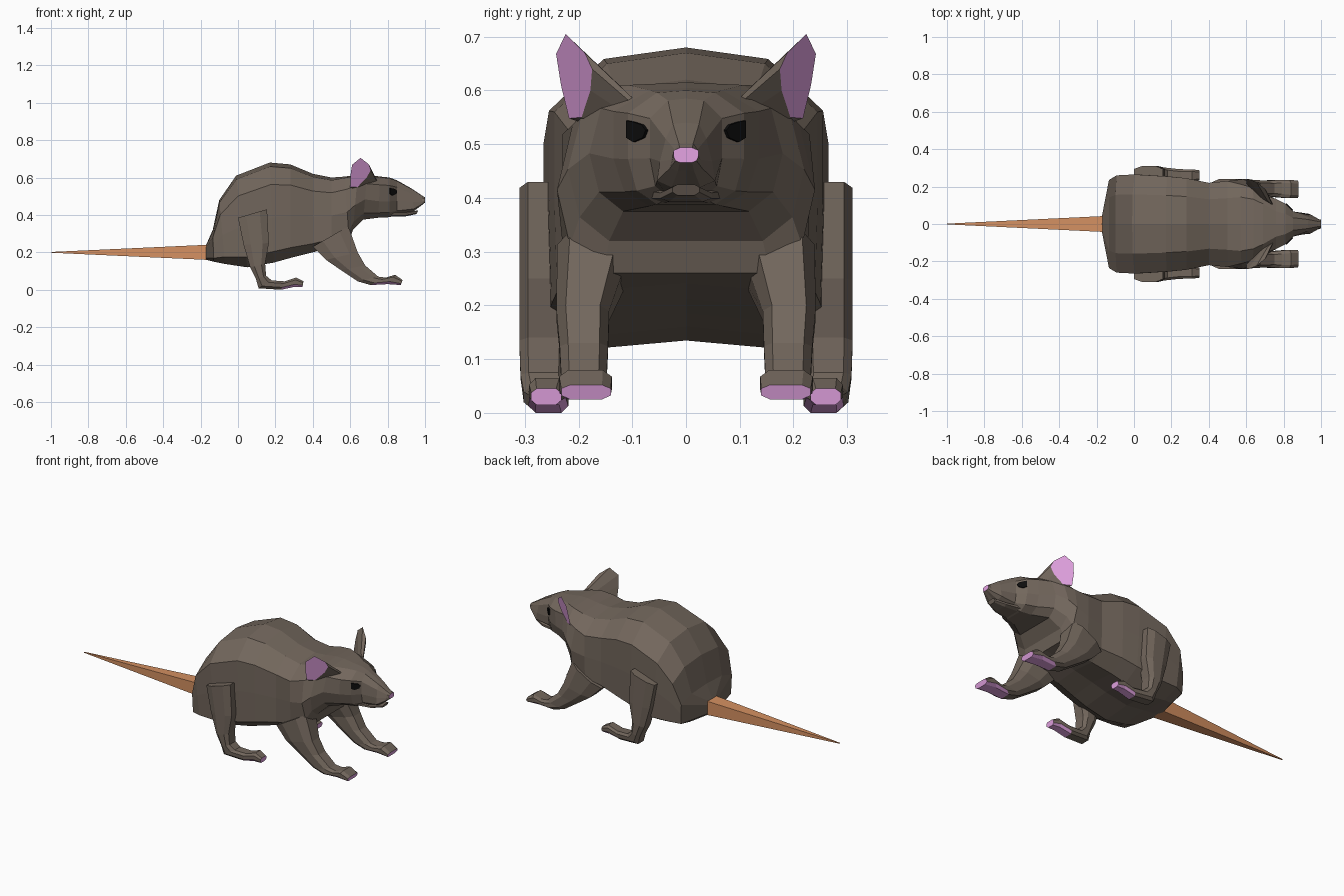
import bpy, bmesh
from mathutils import Vector

cube = bpy.data.objects.get("Cube")
if cube:
    bpy.data.objects.remove(cube, do_unlink=True)


def material(name, rgb):
    m = bpy.data.materials.new(name)
    m.use_nodes = True
    m.diffuse_color = (*rgb, 1)
    m.node_tree.nodes["Principled BSDF"].inputs["Base Color"].default_value = (*rgb, 1)
    return m


FUR = material("grey_brown_fur", (0.17, 0.135, 0.108))
PINK = material("pink_skin", (0.78, 0.37, 0.77))
TAIL = material("tan_tail", (0.66, 0.28, 0.12))
BLACK = material("black_eye", (0.004, 0.004, 0.004))


def finish(name, bm, mats, rule=None):
    """Turn a bmesh into an object, choosing face materials with a rule."""
    bmesh.ops.recalc_face_normals(bm, faces=bm.faces)
    bm.normal_update()
    for f in bm.faces:
        f.material_index = int(rule(f)) if rule else 0
    me = bpy.data.meshes.new(name)
    bm.to_mesh(me)
    bm.free()
    for m in mats:
        me.materials.append(m)
    ob = bpy.data.objects.new(name, me)
    bpy.context.collection.objects.link(ob)
    return ob


def skin(rings):
    """Bridge matching rings of points into a capped tube."""
    bm = bmesh.new()
    loops = [[bm.verts.new(p) for p in ring] for ring in rings]
    n = len(loops[0])
    for a, b in zip(loops, loops[1:]):
        for i in range(n):
            j = (i + 1) % n
            bm.faces.new((a[i], a[j], b[j], b[i]))
    bm.faces.new(loops[0])
    bm.faces.new(loops[-1])
    return bm


def ring(top, bottom, half_width, half_profile, yc=0.0):
    """Cross-section between two (x, z) points, mirrored across its middle."""
    pts = half_profile + [(-w, t) for w, t in reversed(half_profile) if w > 0]
    a, b = Vector((top[0], yc, top[1])), Vector((bottom[0], yc, bottom[1]))
    return [a.lerp(b, t) + Vector((0, w * half_width, 0)) for w, t in pts]


# Half cross-sections: (width fraction, depth fraction)
BODY = [(0, 0), (.6, .04), (1, .22), (1, .55), (.98, .89), (.62, 1), (0, .97)]
NECK = [(0, 0), (.6, .02), (.88, .2), (1, .55), (.9, .85), (.65, 1), (0, 1)]
HEAD = [(0, 0), (.5, .02), (1, .2), (1, .6), (.85, .88), (.5, 1), (0, 1)]
SNOUT = [(0, 0), (.45, .02), (.7, .25), (.9, .6), (1, .9), (.5, 1), (0, .97)]
LIMB = [(.65, 0), (1, .25), (1, .72), (.65, 1)]
SQUARE = [(1, 0), (1, 1)]

# Body and head: top point, bottom point, half width, cross-section
trunk = [
    ((-.17, .24), (-.17, .16), .05, BODY),
    ((-.135, .32), (-.13, .15), .235, BODY),
    ((-.10, .48), (-.07, .138), .26, BODY),
    ((-.01, .61), (.05, .12), .265, BODY),
    ((.17, .68), (.19, .145), .255, BODY),
    ((.28, .67), (.28, .17), .245, BODY),
    ((.40, .62), (.40, .20), .22, BODY),
    ((.50, .60), (.50, .23), .23, BODY),
    ((.57, .605), (.595, .26), .24, NECK),
    ((.64, .615), (.615, .32), .22, NECK),
    ((.69, .615), (.67, .375), .18, NECK),
    ((.76, .605), (.75, .385), .135, HEAD),
    ((.81, .60), (.81, .388), .108, HEAD),
    ((.85, .585), (.85, .40), .067, HEAD),
    ((.93, .54), (.94, .42), .054, SNOUT),
    ((.985, .503), (.98, .45), .03, SNOUT),
    ((1.0, .494), (1.0, .466), .023, HEAD),
]
finish("body_and_head", skin([ring(*s) for s in trunk]), [FUR, PINK],
       lambda f: f.calc_center_median().x > .995)

# Lower jaw
jaw = [((.78, .42), (.78, .39), .07), ((.90, .415), (.90, .393), .048),
       ((.965, .425), (.955, .405), .025)]
finish("lower_jaw", skin([ring(*s, LIMB) for s in jaw]), [FUR])

# Tail: four-sided spike
tail = [((-.15, .24), (-.15, .16), .042), ((-.17, .24), (-.17, .16), .042),
        ((-1, .202), (-1, .198), .002)]
finish("tail", skin([ring(*s, SQUARE) for s in tail]), [TAIL])

# Legs: leading point, trailing point, half width, sideways centre
front_leg = [
    ((.59, .34), (.40, .23), .07, .17), ((.64, .20), (.47, .16), .049, .192),
    ((.68, .13), (.55, .105), .045, .19), ((.75, .07), (.64, .045), .042, .19),
    ((.79, .065), (.71, .025), .045, .19), ((.84, .08), (.80, .03), .049, .187),
    ((.88, .052), (.87, .025), .046, .186),
]
hind_leg = [
    ((.155, .43), (0, .385), .045, .265), ((.165, .25), (.03, .24), .045, .265),
    ((.145, .14), (.065, .12), .045, .265), ((.15, .075), (.095, .06), .043, .265),
    ((.18, .05), (.11, .008), .04, .262), ((.25, .045), (.23, 0), .037, .256),
    ((.31, .065), (.30, .015), .034, .258), ((.35, .045), (.345, .015), .028, .26),
]


def paw_rule(tip, sole_start):
    def rule(f):
        c = f.calc_center_median()
        sole = f.normal.z < -.4 and c.z < .055 and c.x > sole_start
        return sole or c.x > tip
    return rule


# Ear: outline of the flat pink cup, seen from the side
ear = [(.655, .705), (.61, .668), (.601, .61), (.60, .548),
       (.64, .55), (.688, .60), (.71, .64), (.70, .67)]

for side, tag in ((1, "left"), (-1, "right")):
    for label, path, tip, sole in (("front_leg", front_leg, .86, .70),
                                   ("hind_leg", hind_leg, .335, .20)):
        rings = [ring(a, b, w, LIMB, side * y) for a, b, w, y in path]
        finish(f"{tag}_{label}", skin(rings), [FUR, PINK], paw_rule(tip, sole))

    # Ear lies on one slanted plane, with a furry back sloping into the forehead
    middle = Vector((.655, .204 * side, .625))
    root = Vector((.715, .11 * side, .56))
    rim = [Vector((x, side * (.204 - .6 * (x - .655) + .25 * (z - .625)), z))
           for x, z in ear]
    back = [root + (p - middle) * .6 for p in rim]
    finish(f"{tag}_ear", skin([rim, back]), [FUR, PINK],
           lambda f: len(f.verts) > 4 and f.calc_center_median().y * side > .18)

    # Eye: almond plate on the slanted cheek
    centre = Vector((.83, .09 * side, .524))
    out = Vector((.7, .7 * side, 0))
    along = Vector((.7, -.7 * side, 0))
    almond = [(-1, 1), (-.2, .85), (.6, .6), (1, .1), (.7, -.6), (-.3, -1), (-1, -.6)]
    plate = [centre + along * (u * .026) + Vector((0, 0, v * .02)) for u, v in almond]
    finish(f"{tag}_eye", skin([[p - out * .004 for p in plate],
                               [p + out * .005 for p in plate]]), [BLACK])
